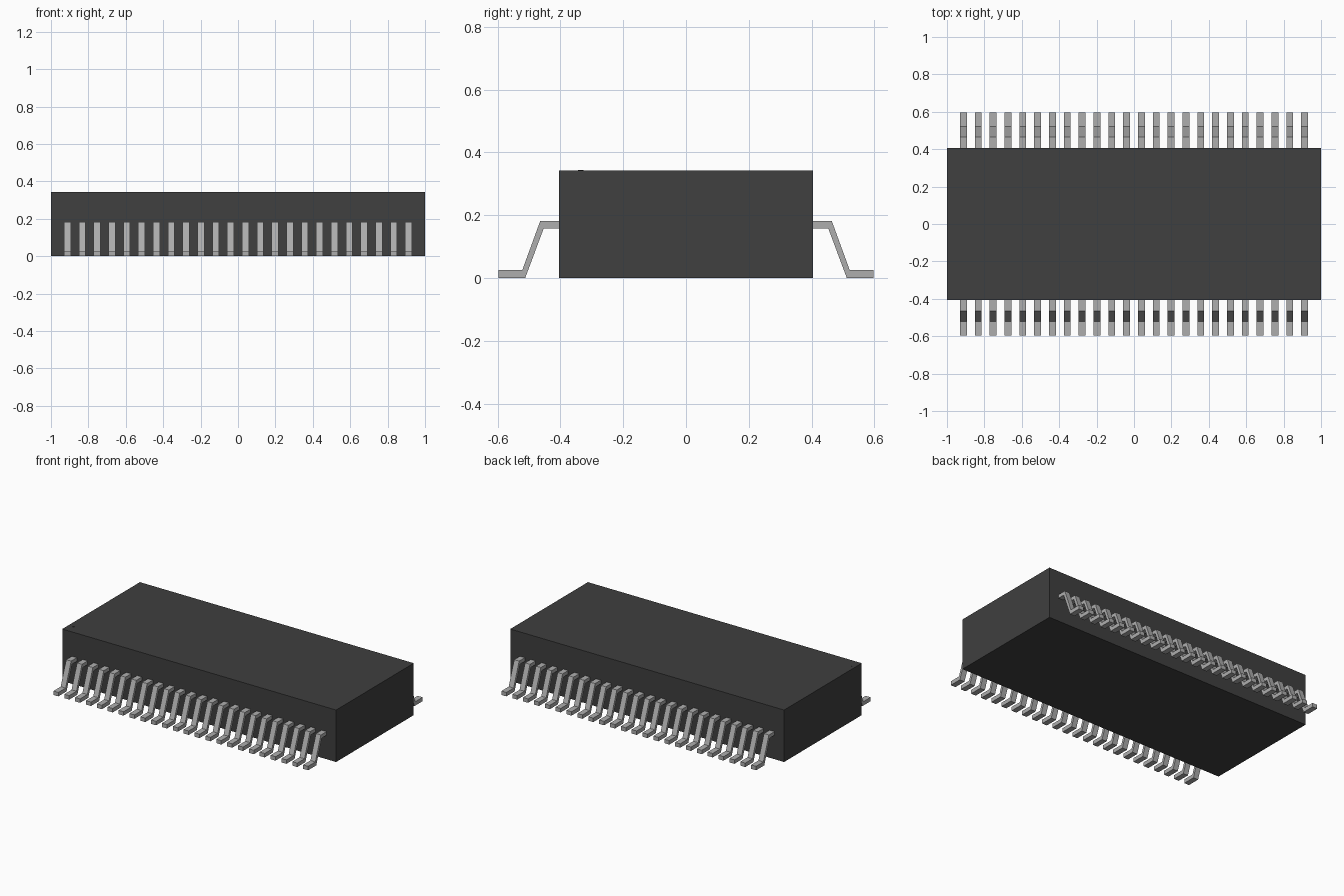
import bpy, bmesh

if "Cube" in bpy.data.objects:
    bpy.data.objects.remove(bpy.data.objects["Cube"])


def material(name, value):
    m = bpy.data.materials.new(name)
    m.diffuse_color = (value, value, value, 1)
    m.use_nodes = True
    m.node_tree.nodes["Principled BSDF"].inputs["Base Color"].default_value = m.diffuse_color
    return m


def finish(name, bm, mat):
    bmesh.ops.recalc_face_normals(bm, faces=bm.faces)
    mesh = bpy.data.meshes.new(name)
    bm.to_mesh(mesh)
    bm.free()
    mesh.materials.append(mat)
    obj = bpy.data.objects.new(name, mesh)
    bpy.context.collection.objects.link(obj)
    return obj


dark = material("dark plastic", 0.05)
metal = material("grey metal", 0.42)

# Package body
HALF_Y, HEIGHT = 0.405, 0.343
bm = bmesh.new()
bmesh.ops.create_cube(bm, size=1)
for v in bm.verts:
    v.co = (v.co.x * 2, v.co.y * 2 * HALF_Y, (v.co.z + 0.5) * HEIGHT)
finish("body", bm, dark)

# Tiny corner marker plate
bm = bmesh.new()
bmesh.ops.create_cone(bm, cap_ends=True, segments=16, radius1=0.009,
                      radius2=0.009, depth=0.002)
bmesh.ops.translate(bm, verts=bm.verts, vec=(-0.968, -0.335, HEIGHT))
finish("corner_marker", bm, dark)

# Gull-wing lead profile: distance outward from the centre, height
PROFILE = [(0.403, 0.158), (0.403, 0.182), (0.464, 0.182), (0.521, 0.026),
           (0.597, 0.026), (0.597, 0.0), (0.512, 0.0), (0.453, 0.158)]
COUNT, PITCH, WIDTH = 24, 0.0793, 0.036


def lead_row(name, side):
    bm = bmesh.new()
    for i in range(COUNT):
        x = (i - (COUNT - 1) / 2) * PITCH - WIDTH / 2
        face = bm.faces.new([bm.verts.new((x, side * d, z)) for d, z in PROFILE])
        new = bmesh.ops.extrude_face_region(bm, geom=[face])["geom"]
        bmesh.ops.translate(bm, vec=(WIDTH, 0, 0),
                            verts=[g for g in new if isinstance(g, bmesh.types.BMVert)])
    finish(name, bm, metal)


# Rows of leads along the front and back
lead_row("front_leads", -1)
lead_row("back_leads", 1)
